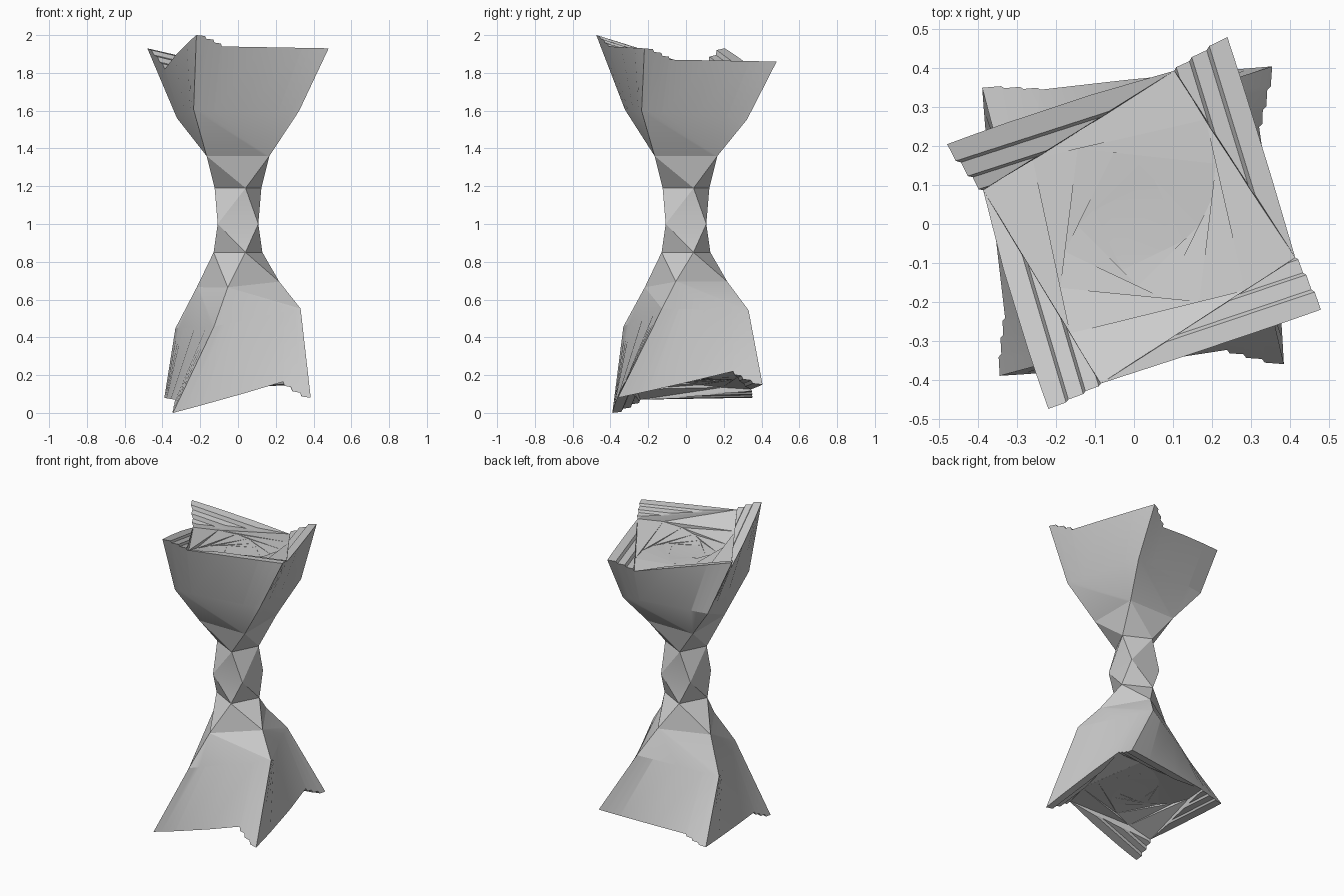
import bpy, bmesh, math
from mathutils import Vector

if "Cube" in bpy.data.objects:
    bpy.data.objects.remove(bpy.data.objects["Cube"])

# Stepped positions along one side near a corner, with the share of the notch drop
STEP_T = [0, .065, .075, .13, .14, .19, .2]
STEP_Z = [0, .08, .32, .4, .66, .74, 1]
SIDE_T = STEP_T + [.5] + [1 - t for t in reversed(STEP_T[1:])]
N = len(SIDE_T)
LAST = len(STEP_T) - 1

# Square sections: height, corner radius, angle of first corner, slope in x and y
SECTIONS = [(.50, .355, -111, .18, .06), (.68, .225, -104, .08, .05), (.85, .135, -73, 0, 0),
            (1.0, .152, -45, 0, 0), (1.19, .13, -72, 0, 0), (1.36, .235, -45, 0, 0),
            (1.58, .40, -36, 0, -.08)]

# Tilted end rims: corner points and the notch height on each side
TOP = [(.48, -.22, 1.93), (.24, .48, 1.86), (-.48, .205, 1.93), (-.22, -.475, 2.0)]
TOP_NOTCH = [1.87, 1.79, 1.82, 1.94]
BASE = [(-.345, -.39, 0), (.385, -.36, .08), (.355, .405, .15), (-.39, .35, .08)]
BASE_NOTCH = [.165, .22, .125, .07]


def square(z, r, deg, sx, sy):
    pts = []
    for k in range(4):
        a = math.radians(deg + 90 * k)
        x, y = r * math.cos(a), r * math.sin(a)
        pts.append((x, y, z + sx * x + sy * y))
    return pts


def loop_points(corners):
    pts = []
    for k in range(4):
        a, b = Vector(corners[k]), Vector(corners[(k + 1) % 4])
        pts += [a.lerp(b, t) for t in SIDE_T]
    return pts


def rim_height(t, start, notch, end):
    # stepped descent from the start corner to the notch, then a straight run
    if t <= .2001:
        i = min(range(len(STEP_T)), key=lambda j: abs(STEP_T[j] - t))
        return start + (notch - start) * STEP_Z[i]
    return notch + (end - notch) * (t - .2) / .8


def rim(corners, notch, at_end, section):
    # trim the wall at the stepped height, sliding along the wall's own slope
    pts, inner = loop_points(corners), loop_points(square(*section))
    for k in range(4):
        za, zb = corners[k][2], corners[(k + 1) % 4][2]
        for i, t in enumerate(SIDE_T):
            z = (rim_height(1 - t, zb, notch[k], za) if at_end
                 else rim_height(t, za, notch[k], zb))
            p, q = pts[k * N + i], inner[k * N + i]
            pts[k * N + i] = p.lerp(q, (z - p.z) / (q.z - p.z))
    return pts


def face(bm, *verts):
    bm.faces.new(verts)


def end_cap(bm, ring, floor_z):
    # stepped corner wedges, strips parallel to the neighbouring edge
    for k in range(4):
        s, prev = k * N, (k - 1) % 4 * N
        run = [ring[prev + i] for i in range(LAST, N)]
        back = run[0].co - ring[s].co
        q = [run[0]]
        for i in range(1, LAST):
            q.append(bm.verts.new(ring[s + i].co + back * (1 - STEP_T[i] / .2)))
        q.append(ring[s + LAST])
        face(bm, *run, ring[s], ring[s + 1], q[1])
        for i in range(1, LAST - 1):
            face(bm, q[i], ring[s + i], ring[s + i + 1], q[i + 1])
        face(bm, q[LAST - 1], ring[s + LAST - 1], ring[s + LAST])
        # risers down to the first inner square
        for i in range(1, LAST - 1):
            face(bm, q[0], q[i], q[i + 1])
        face(bm, q[0], q[LAST - 1], q[LAST])
    # rotating nested squares, each inscribed in the last
    a = [ring[k * N + LAST] for k in range(4)]
    for n in range(6):
        b = []
        for k in range(4):
            p = a[k - 1].co.lerp(a[k].co, .74)
            p.z += (floor_z - p.z) * .35
            b.append(bm.verts.new(p))
        for k in range(4):
            j = (k + 1) % 4
            face(bm, b[k], a[k], b[j])
            face(bm, a[k], a[j], b[j])
        a = b
    face(bm, *a)


def side(ring, k):
    return [ring[(k * N + i) % (4 * N)] for i in range(N + 1)]


# Twisted hourglass wall
bm = bmesh.new()
loops = [rim(BASE, BASE_NOTCH, True, SECTIONS[0])]
loops += [loop_points(square(*s)) for s in SECTIONS]
loops += [rim(TOP, TOP_NOTCH, False, SECTIONS[-1])]
rings = [[bm.verts.new(p) for p in loop] for loop in loops]

# curved panels at both ends
for lo, hi in (rings[:2], rings[-2:]):
    for i in range(4 * N):
        j = (i + 1) % (4 * N)
        face(bm, lo[i], lo[j], hi[j], hi[i])

# folded triangular facets between, split along the shorter diagonal
for n in range(len(SECTIONS) - 1):
    lo, hi = rings[n + 1], rings[n + 2]
    for k in range(4):
        low, high = side(lo, k), side(hi, k)
        if SECTIONS[n + 1][2] > SECTIONS[n][2]:
            face(bm, *low, high[0])
            face(bm, low[-1], *high[::-1])
        else:
            face(bm, *low, high[-1])
            face(bm, low[0], *high[::-1])

# Recessed spiral ends (the base is walked in the opposite direction)
end_cap(bm, rings[-1], 1.79)
end_cap(bm, [rings[0][0]] + rings[0][:0:-1], .18)

bmesh.ops.recalc_face_normals(bm, faces=bm.faces)
mesh = bpy.data.meshes.new("twisted_column")
bm.to_mesh(mesh)
bm.free()
column = bpy.data.objects.new("twisted_column", mesh)
bpy.context.collection.objects.link(column)
bpy.context.view_layer.objects.active = column
column.select_set(True)
bpy.ops.object.shade_smooth_by_angle(angle=math.radians(18))
